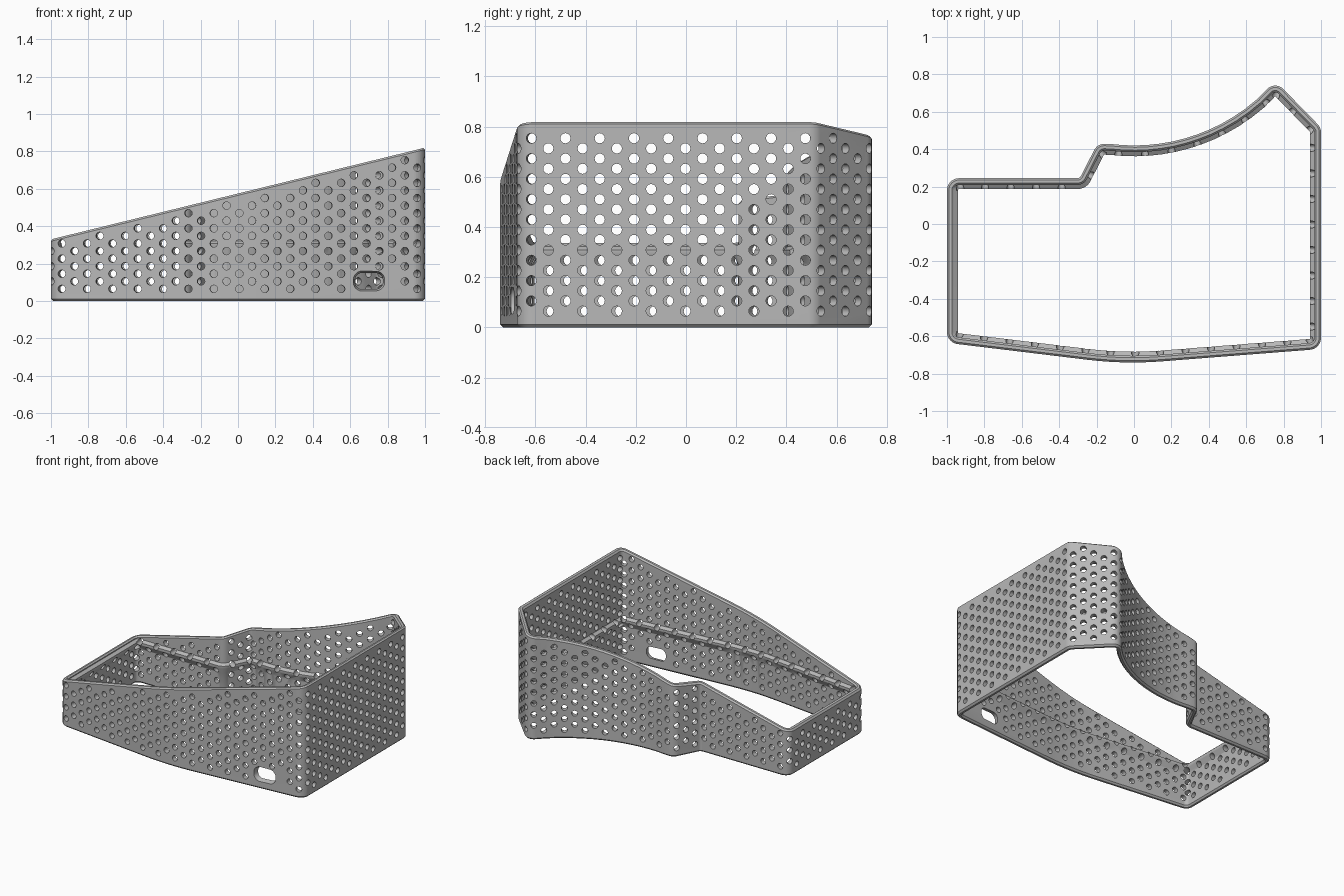
import bpy, bmesh, math
from mathutils import Vector, Matrix

if "Cube" in bpy.data.objects:
    bpy.data.objects.remove(bpy.data.objects["Cube"])

PITCH, ROW, HOLE_R = 0.0677, 0.0405, 0.0202

grey = bpy.data.materials.new("plain grey")
grey.use_nodes = True
grey.diffuse_color = (0.48, 0.48, 0.48, 1)
grey.node_tree.nodes["Principled BSDF"].inputs["Base Color"].default_value = grey.diffuse_color


def top_z(x):
    """Height of the sloping rim."""
    return 0.33 + 0.245 * (x + 1)


def fillet(corners):
    """Round each (x, y, radius) corner of a closed outline."""
    out = []
    for i, (x, y, r) in enumerate(corners):
        p = Vector((x, y))
        a = (Vector(corners[i - 1][:2]) - p).normalized()
        b = (Vector(corners[(i + 1) % len(corners)][:2]) - p).normalized()
        if r == 0:
            out.append(p)
            continue
        half = a.angle(b) / 2
        centre = p + (a + b).normalized() * r / math.sin(half)
        start = p + a * r / math.tan(half) - centre
        end = p + b * r / math.tan(half) - centre
        sweep = start.angle_signed(end)
        steps = 8
        for k in range(steps + 1):
            out.append(centre + Matrix.Rotation(-sweep * k / steps, 2) @ start)
    return out


# Outline, counter-clockwise from the front corner of the low end
curve = [(x, 1.42 - math.sqrt(1 - x * x), 0)
         for x in [0.66 - 0.065 * k for k in range(13)]]
corners = [(-1, -0.635, 0.065), (-0.05, -0.75, 2.0), (1, -0.668, 0.065),
           (1, 0.515, 0.065), (0.755, 0.766, 0.06), *curve,
           (-0.195, 0.43, 0.06), (-0.29, 0.245, 0.02), (-1, 0.245, 0.065)]
path = fillet(corners)
count = len(path)


def inward(i):
    """Mitred inward direction at an outline point."""
    d1 = (path[i] - path[i - 1]).normalized()
    d2 = (path[(i + 1) % count] - path[i]).normalized()
    n1, n2 = Vector((-d1.y, d1.x)), Vector((-d2.y, d2.x))
    return (n1 + n2) / (1 + n1.dot(n2))


def make_object(name, bm):
    bmesh.ops.recalc_face_normals(bm, faces=bm.faces)
    mesh = bpy.data.meshes.new(name)
    bm.to_mesh(mesh)
    bm.free()
    obj = bpy.data.objects.new(name, mesh)
    bpy.context.collection.objects.link(obj)
    mesh.materials.append(grey)
    return obj


# Wall section: inward offset, height, and whether height is below the rim
section = [(0.012, 0, False), (0, 0.012, False), (0, 0.01, True), (0.01, 0, True),
           (0.026, 0, True), (0.036, 0.01, True),
           (0.036, 0.322, False), (0.058, 0.308, False),   # inner ledge
           (0.058, 0.29, False), (0.036, 0.25, False),
           (0.036, 0.012, False), (0.026, 0, False)]
bm = bmesh.new()
rings = []
for i in range(count):
    ring = []
    for off, h, from_top in section:
        p = path[i] + inward(i) * off
        ring.append(bm.verts.new((p.x, p.y, top_z(p.x) - h if from_top else h)))
    rings.append(ring)
for i in range(count):
    a, b = rings[i], rings[(i + 1) % count]
    for k in range(len(section)):
        m = (k + 1) % len(section)
        bm.faces.new((a[k], b[k], b[m], a[m]))
wall = make_object("perforated_wall", bm)

# Arc length along the outline
lengths = [0]
for i in range(count):
    lengths.append(lengths[-1] + (path[(i + 1) % count] - path[i]).length)
total = lengths[-1]


def along(s):
    s %= total
    for i in range(count):
        if s <= lengths[i + 1]:
            t = (s - lengths[i]) / (lengths[i + 1] - lengths[i])
            return path[i].lerp(path[(i + 1) % count], t)
    return path[0]


# Staggered round holes, all pointing straight through the wall
bm = bmesh.new()
columns = 2 * round(total / PITCH / 2)
for c in range(columns):
    s = lengths[8] + c * total / columns
    p = along(s)
    d = (along(s + 0.02) - along(s - 0.02)).normalized()
    n = Vector((-d.y, d.x, 0))
    turn = n.to_track_quat('Z', 'Y').to_matrix().to_4x4()
    z = 0.065 + (c % 2) * ROW
    while z < top_z(p.x) - 0.036:
        in_slot = p.y < -0.5 and 0.58 < p.x < 0.825 and z < 0.18
        if not in_slot:
            place = Matrix.Translation(Vector((p.x, p.y, z)) + n * 0.022) @ turn
            bmesh.ops.create_cone(bm, cap_ends=True, segments=16, radius1=HOLE_R,
                                  radius2=HOLE_R, depth=0.084, matrix=place)
        z += 2 * ROW
holes = make_object("hole_cutter", bm)

# Rounded cable slot, tapering inward through the front wall
bm = bmesh.new()
loops = []
for y, grow in ((-0.75, 0.018), (-0.64, -0.012)):
    loop = []
    for k in range(32):
        a = 2 * math.pi * (k + 0.5) / 32
        r = 0.045 + grow
        x = 0.702 + math.copysign(0.037, math.cos(a)) + r * math.cos(a)
        z = 0.107 + math.copysign(0.006, math.sin(a)) + r * math.sin(a)
        loop.append(bm.verts.new((x, y, z)))
    bm.faces.new(loop)
    loops.append(loop)
for k in range(32):
    m = (k + 1) % 32
    bm.faces.new((loops[0][k], loops[0][m], loops[1][m], loops[1][k]))
slot = make_object("slot_cutter", bm)

# Cut the openings, then drop the cutters
bpy.context.view_layer.objects.active = wall
wall.select_set(True)
for cutter in (holes, slot):
    cutter.hide_render = True
    mod = wall.modifiers.new("cut", 'BOOLEAN')
    mod.operation = 'DIFFERENCE'
    mod.solver = 'MANIFOLD'
    mod.object = cutter
    bpy.ops.object.modifier_apply(modifier=mod.name)
    bpy.data.objects.remove(cutter)
bpy.ops.object.shade_smooth_by_angle(angle=math.radians(30))
